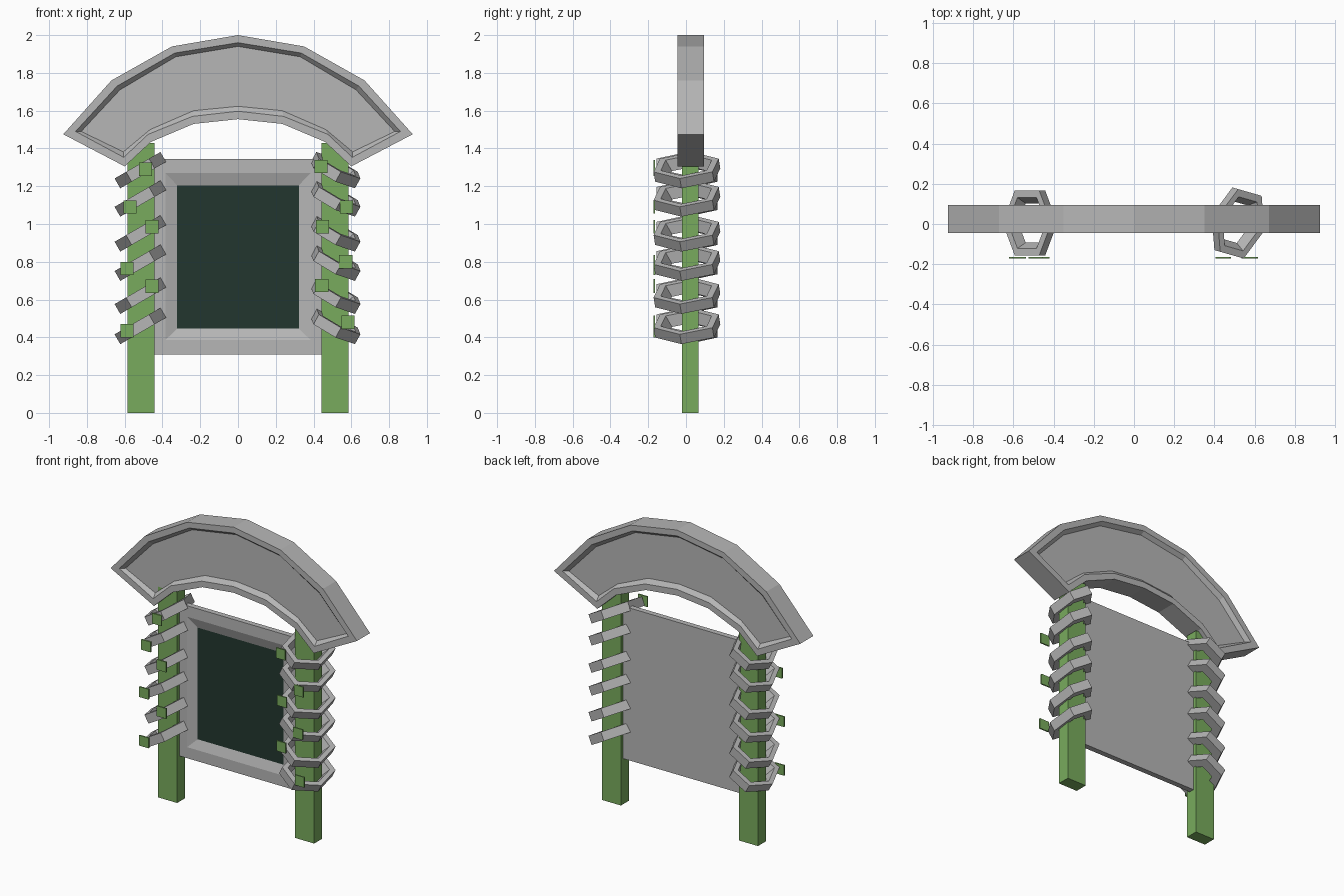
import bpy, bmesh, math
from mathutils import Matrix, Vector

cube = bpy.data.objects.get("Cube")
if cube:
    bpy.data.objects.remove(cube, do_unlink=True)


def material(name, rgb):
    m = bpy.data.materials.new(name)
    m.use_nodes = True
    m.diffuse_color = (*rgb, 1)
    m.node_tree.nodes["Principled BSDF"].inputs["Base Color"].default_value = (*rgb, 1)
    return m


GREY = material("stone_grey", (0.47, 0.47, 0.47))
GREEN = material("leaf_green", (0.19, 0.41, 0.11))
DARK = material("dark_board", (0.016, 0.037, 0.028))


def shell(name, loops, mats, closed=False, end_material=0):
    """Bridge equal loops in order; close into a ring or cap both ends."""
    bm = bmesh.new()
    rings = [[bm.verts.new(p) for p in loop] for loop in loops]
    n = len(rings[0])
    pairs = list(zip(rings, rings[1:]))
    if closed:
        pairs.append((rings[-1], rings[0]))
    for a, b in pairs:
        for i in range(n):
            j = (i + 1) % n
            bm.faces.new((a[i], a[j], b[j], b[i]))
    if not closed:
        bm.faces.new(rings[0])
        bm.faces.new(rings[-1]).material_index = end_material
    bmesh.ops.recalc_face_normals(bm, faces=bm.faces)
    mesh = bpy.data.meshes.new(name)
    bm.to_mesh(mesh)
    bm.free()
    for m in mats:
        mesh.materials.append(m)
    obj = bpy.data.objects.new(name, mesh)
    bpy.context.collection.objects.link(obj)
    return obj


def rect(x0, x1, z0, z1, y):
    return [(x0, y, z0), (x1, y, z0), (x1, y, z1), (x0, y, z1)]


def box(name, x, y, z, mat):
    return shell(name, [rect(*x, *z, y[0]), rect(*x, *z, y[1])], [mat])


# Arched sign: raised rim with a recessed panel on both faces
def arch_loop(half, y):
    left = [(-x, z) for x, z in reversed(half) if x > 0]
    return [(x, y, z) for x, z in half + left]


outer = [(0, 2.0), (.35, 1.94), (.67, 1.76), (.925, 1.475),
         (.60, 1.305), (.46, 1.435), (.235, 1.53), (0, 1.555)]
rim = [(0, 1.96), (.335, 1.905), (.64, 1.73), (.86, 1.49),
       (.605, 1.353), (.475, 1.475), (.24, 1.57), (0, 1.597)]
panel = [(0, 1.94), (.33, 1.885), (.625, 1.71), (.83, 1.49),
         (.607, 1.382), (.465, 1.5), (.235, 1.6), (0, 1.623)]
FRONT, BACK, DEPTH = -.045, .095, .025
shell("arch_sign", [arch_loop(panel, FRONT + DEPTH), arch_loop(rim, FRONT),
                    arch_loop(outer, FRONT), arch_loop(outer, BACK),
                    arch_loop(rim, BACK), arch_loop(panel, BACK - DEPTH)], [GREY])

# Notice board: flat back, sloping frame, dark centre
shell("notice_board", [rect(-.45, .45, .31, 1.345, .042),
                       rect(-.45, .45, .31, 1.345, .005),
                       rect(-.385, .385, .385, 1.27, .005),
                       rect(-.322, .322, .447, 1.205, .027)],
      [GREY, DARK], end_material=1)

# Posts
for side, s in (("left", 1), ("right", -1)):
    box(side + "_post", sorted((s * .443, s * .586)), (-.02, .065), (0, 1.43), GREEN)


# Tilted six-sided rings around the posts
def hexagon(scale, z, matrix):
    return [matrix @ Vector((.14 * scale * math.cos(a), .187 * scale * math.sin(a), z))
            for a in (math.radians(60 * i) for i in range(6))]


RING_HEIGHTS = [1.285, 1.135, .95, .795, .62, .46]
for side, x, tilt, turn in (("right", -.517, -30, 0), ("left", .517, 30, -16)):
    for i, z in enumerate(RING_HEIGHTS):
        m = (Matrix.Translation((x, .005, z))
             @ Matrix.Rotation(math.radians(turn), 4, "Z")
             @ Matrix.Rotation(math.radians(tilt), 4, "Y"))
        shell(f"{side}_ring_{i + 1}",
              [hexagon(1, -.03, m), hexagon(1, .03, m),
               hexagon(.78, .03, m), hexagon(.6, -.03, m)], [GREY], closed=True)

# Small square tags on the front of the rings
TAGS = {
    "right": [(-.49, 1.29), (-.572, 1.09), (-.455, .985),
              (-.587, .765), (-.455, .67), (-.587, .435)],
    "left": [(.44, 1.305), (.575, 1.09), (.448, .985),
             (.57, .8), (.443, .675), (.582, .48)],
}
for side, spots in TAGS.items():
    for i, (x, z) in enumerate(spots):
        box(f"{side}_tag_{i + 1}", (x - .035, x + .035), (-.172, -.163),
            (z - .035, z + .035), GREEN)
